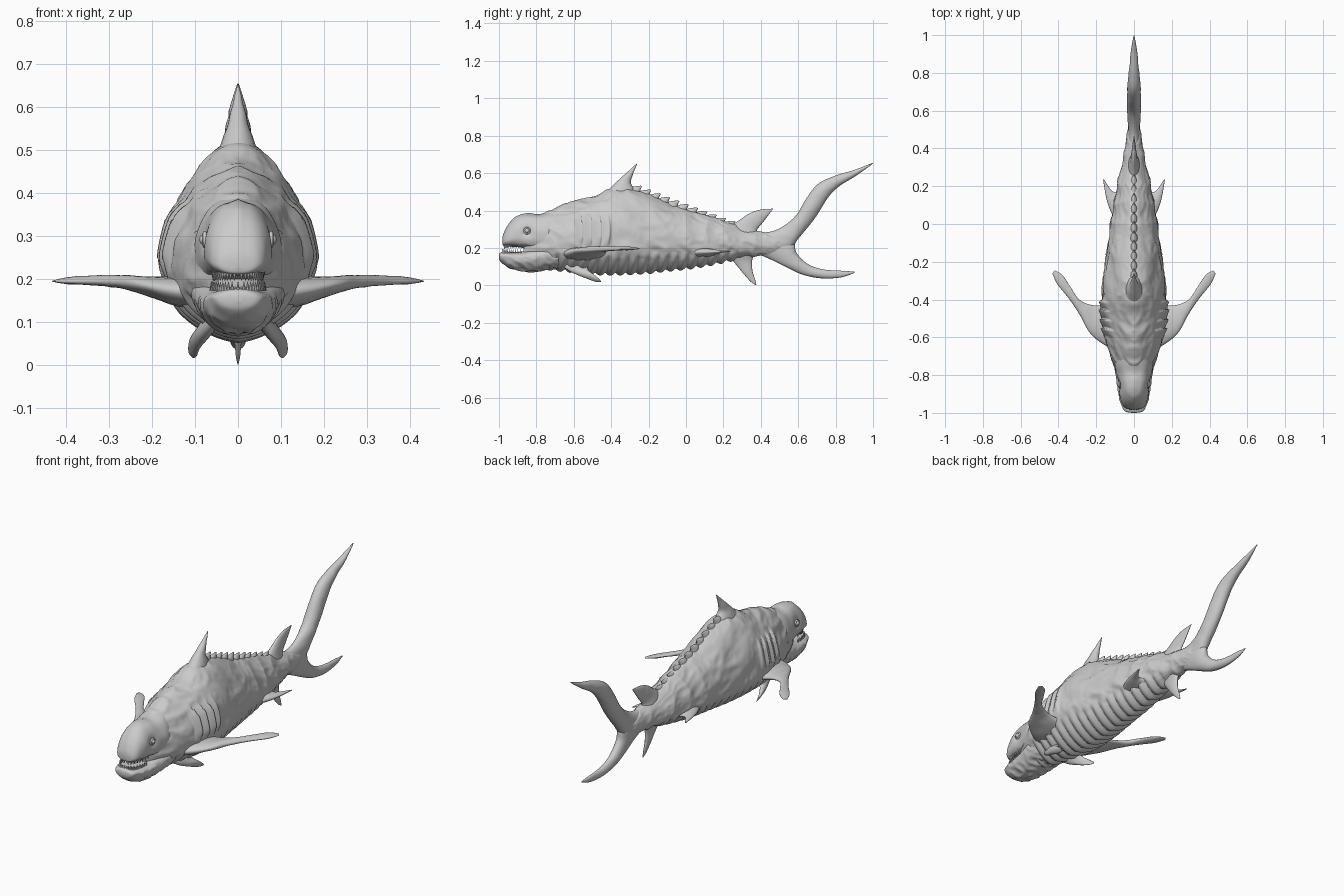
import bpy, bmesh, math
from mathutils import Vector, noise


def spline(pts, n):
    """Smooth resampling of a list of equal-length tuples (Catmull-Rom)."""
    out, m = [], len(pts) - 1
    for i in range(n + 1):
        f = i / n * m
        k = min(int(f), m - 1)
        t = f - k
        a, b, c, d = (pts[max(0, min(m, k + o))] for o in (-1, 0, 1, 2))
        out.append([0.5 * (2 * q + (r - p) * t + (2 * p - 5 * q + 4 * r - s) * t * t
                           + (3 * q - p - 3 * r + s) * t ** 3)
                    for p, q, r, s in zip(a, b, c, d)])
    return out


def skin(name, rings, mirror=False):
    """Join closed rings of points into a smooth capped surface."""
    n = len(rings[0])
    verts = [p for r in rings for p in r]
    faces = [(i * n + j, i * n + (j + 1) % n, (i + 1) * n + (j + 1) % n, (i + 1) * n + j)
             for i in range(len(rings) - 1) for j in range(n)]
    faces += [tuple(range(n)), tuple(range(len(verts) - n, len(verts)))]
    me = bpy.data.meshes.new(name)
    me.from_pydata(verts, [], faces)
    bm = bmesh.new()
    bm.from_mesh(me)
    bmesh.ops.recalc_face_normals(bm, faces=bm.faces)
    bm.to_mesh(me)
    bm.free()
    me.shade_smooth()
    ob = bpy.data.objects.new(name, me)
    bpy.context.collection.objects.link(ob)
    if mirror:
        ob.modifiers.new("mirror", "MIRROR")
    return ob


def ridged(x, y, z, f):
    return 0.4 - abs(noise.noise(Vector((abs(x) * f, y * f * 0.7 + z * f * 0.4, z * f)))) * 1.6


def loft(name, stations, count, sides, power, relief):
    """Stations: y, bottom z, widest z, top z, half width."""
    rings = []
    for y, zb, zm, zt, w in spline(stations, count):
        ring = []
        for j in range(sides):
            a = 2 * math.pi * j / sides
            c, s = math.cos(a), math.sin(a)
            x = w * math.copysign(abs(c) ** power, c)
            z = zm + (zt - zm if s > 0 else zm - zb) * s
            d = relief(x, y, z, s)
            ring.append((x + c * d, y, z + s * d))
        rings.append(ring)
    return skin(name, rings)


def fin(name, sections, axis, count=28, sides=20, mirror=False, fold=0.0025):
    """Sections: leading edge xyz, trailing edge xyz, half thickness."""
    rings, axis = [], Vector(axis)
    for row in spline([(*a, *b, t) for a, b, t in sections], count):
        lead, trail, t = Vector(row[:3]), Vector(row[3:6]), max(row[6], 0.001)
        mid, half = (lead + trail) / 2, (lead - trail) / 2
        ring = []
        for j in range(sides):
            a = 2 * math.pi * j / sides
            p = mid + half * math.cos(a) + axis * t * math.sin(a)
            ring.append(p + axis * math.sin(a) * fold * ridged(*p, 16) * min(1, t * 80))
        rings.append(ring)
    return skin(name, rings, mirror)


def yz(rows):
    """Sections of a fin lying in the centre plane."""
    return [((0, a, b), (0, c, d), t) for a, b, c, d, t in rows]


def band(v, lo, hi, soft):
    return max(0, min(1, (v - lo) / soft, (hi - v) / soft))


# Body: wrinkled flanks, gill flaps, ribbed belly
def body_relief(x, y, z, s):
    fade = band(y, -0.9, 0.6, 0.15)
    d = (0.011 * ridged(x, y, z, 11) + 0.004 * ridged(x, y, z, 25)) * fade
    bend = y + 1.6 * (z - 0.29) ** 2
    gill = band(bend, -0.60, -0.40, 0.01) * band(z, 0.2, 0.39, 0.05) * band(abs(x), 0.05, 1, 0.04)
    d = d * (1 - gill) + gill * (0.024 * (((bend + 0.6) / 0.05) % 1) ** 0.7 - 0.006)
    belly = band(-s, 0.3, 2, 0.3) * band(y, -0.82, 0.32, 0.1)
    d = d * (1 - belly) + belly * (0.016 * abs(math.sin(math.pi * (y - 0.15 * abs(x)) / 0.054)) - 0.008)
    return d


loft("body", [
    (-0.87, 0.11, 0.19, 0.30, 0.045), (-0.80, 0.09, 0.21, 0.355, 0.085),
    (-0.72, 0.085, 0.22, 0.405, 0.115), (-0.62, 0.075, 0.22, 0.445, 0.148),
    (-0.50, 0.062, 0.22, 0.475, 0.17), (-0.40, 0.06, 0.22, 0.515, 0.172),
    (-0.30, 0.062, 0.22, 0.52, 0.165), (-0.20, 0.068, 0.22, 0.485, 0.15),
    (-0.10, 0.08, 0.22, 0.44, 0.137), (0.0, 0.09, 0.22, 0.405, 0.124),
    (0.10, 0.105, 0.22, 0.375, 0.108), (0.20, 0.125, 0.22, 0.345, 0.09),
    (0.30, 0.145, 0.22, 0.31, 0.07), (0.40, 0.158, 0.22, 0.283, 0.045),
    (0.48, 0.16, 0.22, 0.275, 0.034), (0.56, 0.19, 0.22, 0.25, 0.015)],
    300, 120, 1.3, body_relief)

# Head plate with overhanging snout
loft("upper_head", [
    (-0.982, 0.225, 0.235, 0.245, 0.01), (-0.977, 0.213, 0.235, 0.268, 0.042),
    (-0.96, 0.21, 0.24, 0.305, 0.06), (-0.93, 0.207, 0.25, 0.345, 0.071),
    (-0.89, 0.202, 0.26, 0.37, 0.079), (-0.84, 0.195, 0.26, 0.378, 0.087),
    (-0.79, 0.18, 0.26, 0.375, 0.094), (-0.74, 0.16, 0.26, 0.385, 0.1),
    (-0.68, 0.16, 0.26, 0.40, 0.085)],
    70, 72, 0.8, lambda x, y, z, s: 0.006 * ridged(x, y, z, 14) * band(y, -0.98, 0, 0.08)
    + 0.006 * math.exp(-(x / 0.012) ** 2) * band(s, 0, 2, 0.3)
    - 0.012 * math.exp(-((y + 0.85) / 0.03) ** 2 - ((z - 0.29) / 0.03) ** 2))

# Lower jaw, protruding and lumpy
loft("lower_jaw", [
    (-1.0, 0.145, 0.155, 0.163, 0.012), (-0.993, 0.128, 0.155, 0.174, 0.045),
    (-0.97, 0.11, 0.155, 0.178, 0.062), (-0.93, 0.088, 0.152, 0.178, 0.075),
    (-0.87, 0.072, 0.15, 0.182, 0.085), (-0.80, 0.075, 0.16, 0.2, 0.094),
    (-0.73, 0.085, 0.17, 0.22, 0.105), (-0.66, 0.09, 0.18, 0.22, 0.1)],
    70, 72, 0.9, lambda x, y, z, s: 0.011 * ridged(x, y, z, 20) * band(y, -1, 0, 0.05)
    * band(-s, -0.4, 2, 0.4))

# Teeth in two arched rows
bm = bmesh.new()
for base, tip, front, wide in ((0.216, 0.194, -0.972, 0.058), (0.172, 0.196, -0.982, 0.062)):
    for i in range(27):
        a = math.pi * (i + (0.5 if tip > base else 0)) / 27
        x = wide * math.copysign(abs(math.cos(a)) ** 0.7, math.cos(a))
        y = front + 0.11 * (1 - math.sin(a) ** 0.8)
        ring = [bm.verts.new((x + 0.005 * math.cos(k * math.pi / 3),
                              y + 0.005 * math.sin(k * math.pi / 3), base)) for k in range(6)]
        top = bm.verts.new((x, y, tip))
        bm.faces.new(ring)
        for k in range(6):
            bm.faces.new((ring[k], ring[(k + 1) % 6], top))
bmesh.ops.recalc_face_normals(bm, faces=bm.faces)
me = bpy.data.meshes.new("teeth")
bm.to_mesh(me)
bm.free()
bpy.context.collection.objects.link(bpy.data.objects.new("teeth", me))

# Eyes with lids
for side in (-1, 1):
    place = (side * 0.077, -0.85, 0.292)
    bpy.ops.mesh.primitive_uv_sphere_add(radius=0.013, location=place, segments=24, ring_count=12)
    bpy.context.object.name = "eye"
    bpy.ops.object.shade_smooth()
    bpy.ops.mesh.primitive_torus_add(location=place, rotation=(0, math.pi / 2, 0), major_radius=0.015,
                                     minor_radius=0.005, major_segments=24, minor_segments=8)
    bpy.context.object.name = "eyelid"
    bpy.ops.object.shade_smooth()

# Centre-line fins
X = (1, 0, 0)
fin("dorsal_fin", yz([(-0.52, 0.44, -0.25, 0.47, 0.055), (-0.44, 0.49, -0.28, 0.52, 0.042),
                      (-0.37, 0.555, -0.295, 0.55, 0.027), (-0.32, 0.60, -0.285, 0.59, 0.016),
                      (-0.262, 0.653, -0.26, 0.652, 0.001)]), X)
fin("rear_dorsal_fin", yz([(0.22, 0.31, 0.39, 0.26, 0.03), (0.28, 0.345, 0.38, 0.295, 0.02),
                           (0.34, 0.385, 0.41, 0.335, 0.013), (0.40, 0.405, 0.44, 0.375, 0.008),
                           (0.465, 0.41, 0.463, 0.405, 0.001)]), X)
fin("anal_fin", yz([(0.22, 0.17, 0.38, 0.19, 0.03), (0.26, 0.12, 0.355, 0.14, 0.015),
                    (0.305, 0.065, 0.355, 0.08, 0.01), (0.345, 0.02, 0.37, 0.03, 0.006),
                    (0.373, 0.001, 0.376, 0.003, 0.001)]), X)
fin("tail_upper_lobe", yz([(0.38, 0.28, 0.40, 0.165, 0.035), (0.48, 0.295, 0.54, 0.18, 0.032),
                           (0.58, 0.365, 0.605, 0.255, 0.037), (0.65, 0.475, 0.69, 0.36, 0.037),
                           (0.71, 0.545, 0.76, 0.47, 0.034), (0.80, 0.587, 0.82, 0.53, 0.027),
                           (0.90, 0.617, 0.905, 0.583, 0.018), (0.998, 0.655, 0.999, 0.65, 0.002)]), X, 50, 28)
fin("tail_lower_lobe", yz([(0.38, 0.17, 0.46, 0.27, 0.03), (0.46, 0.135, 0.57, 0.24, 0.03),
                           (0.55, 0.09, 0.59, 0.175, 0.028), (0.63, 0.055, 0.65, 0.115, 0.023),
                           (0.73, 0.037, 0.73, 0.086, 0.018), (0.83, 0.043, 0.83, 0.078, 0.012),
                           (0.902, 0.067, 0.902, 0.074, 0.002)]), X, 40, 28)

# Row of backward-pointing spine plates
for i in range(12):
    y = -0.27 + i * 0.05
    z = 0.52 - 0.40 * (i * 0.05) + 0.06 * (i * 0.05) ** 2
    h = 0.032 - 0.001 * i
    fin("spine_plate", yz([(y - 0.05, z - 0.02, y + 0.035, z - 0.05, 0.022),
                           (y - 0.02, z + 0.005, y + 0.025, z - 0.018, 0.015),
                           (y + 0.028, z + h * 0.4, y + 0.035, z + h * 0.25, 0.001)]), X, 8, 12, fold=0)

# Paired fins
fin("pectoral_fin", [((0.08, -0.68, 0.165), (0.08, -0.40, 0.165), 0.045),
                     ((0.165, -0.635, 0.175), (0.17, -0.43, 0.175), 0.03),
                     ((0.235, -0.575, 0.188), (0.24, -0.425, 0.19), 0.019),
                     ((0.285, -0.485, 0.193), (0.295, -0.395, 0.197), 0.014),
                     ((0.345, -0.395, 0.194), (0.335, -0.335, 0.2), 0.011),
                     ((0.405, -0.32, 0.194), (0.38, -0.27, 0.2), 0.008),
                     ((0.432, -0.262, 0.195), (0.42, -0.245, 0.196), 0.002)], (0, 0, 1), 40, 28, True)
fin("pelvic_fin", [((0.05, -0.67, 0.11), (0.06, -0.53, 0.11), 0.02),
                   ((0.075, -0.62, 0.075), (0.085, -0.52, 0.08), 0.017),
                   ((0.095, -0.55, 0.045), (0.105, -0.49, 0.055), 0.014),
                   ((0.10, -0.49, 0.022), (0.112, -0.46, 0.03), 0.008),
                   ((0.105, -0.458, 0.017), (0.108, -0.455, 0.02), 0.002)], (0.85, 0, 0.5), mirror=True)
fin("rear_side_fin", [((0.07, -0.03, 0.178), (0.06, 0.19, 0.178), 0.03),
                      ((0.12, 0.06, 0.178), (0.10, 0.17, 0.178), 0.018),
                      ((0.145, 0.13, 0.18), (0.125, 0.185, 0.18), 0.01),
                      ((0.163, 0.23, 0.182), (0.16, 0.238, 0.182), 0.002)], (0, 0, 1), mirror=True)
